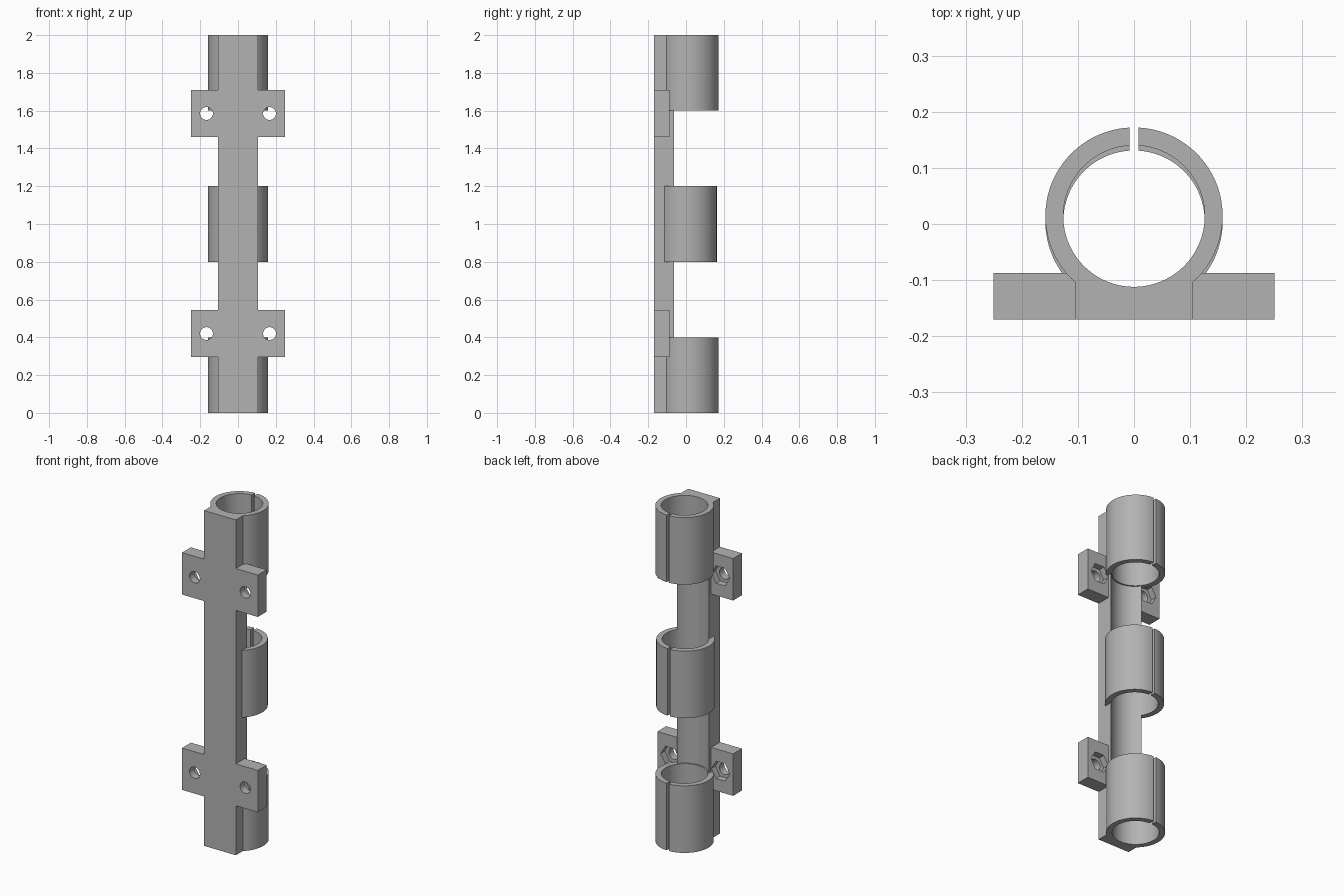
import bpy
from math import sin, cos, asin, pi

if "Cube" in bpy.data.objects:
    bpy.data.objects.remove(bpy.data.objects["Cube"], do_unlink=True)

OUTER, BORE, SLIT = 0.158, 0.126, 0.008
HALF_W, FRONT = 0.105, -0.17
END_Y, MID_Y = 0.014, 0.005

grey = bpy.data.materials.new("plain grey")
grey.use_nodes = True
colour = (0.45, 0.45, 0.45, 1)
grey.diffuse_color = colour
grey.node_tree.nodes["Principled BSDF"].inputs["Base Color"].default_value = colour


def prism(name, profile, lo, hi, axis="Z"):
    """Extrude a counter-clockwise profile along Z, or an (x, z) one along Y."""
    n = len(profile)
    if axis == "Z":
        verts = [(x, y, h) for h in (lo, hi) for x, y in profile]
    else:
        verts = [(x, h, z) for h in (hi, lo) for x, z in profile]
    faces = [list(range(n))[::-1], list(range(n, 2 * n))]
    faces += [(i, (i + 1) % n, n + (i + 1) % n, n + i) for i in range(n)]
    mesh = bpy.data.meshes.new(name)
    mesh.from_pydata(verts, [], faces)
    mesh.materials.append(grey)
    obj = bpy.data.objects.new(name, mesh)
    bpy.context.collection.objects.link(obj)
    return obj


def arc(r, cx, cy, start, end, steps):
    return [(cx + r * cos(start + (end - start) * i / steps),
             cy + r * sin(start + (end - start) * i / steps)) for i in range(steps + 1)]


def circle(r, cx, cy, steps):
    return arc(r, cx, cy, 0, 2 * pi, steps)[:-1]


def rect(x0, x1, y0, y1):
    return [(x0, y0), (x1, y0), (x1, y1), (x0, y1)]


def activate(obj):
    bpy.ops.object.select_all(action="DESELECT")
    obj.select_set(True)
    bpy.context.view_layer.objects.active = obj


def cut(obj, cutter):
    activate(obj)
    mod = obj.modifiers.new("cut", "BOOLEAN")
    mod.operation, mod.solver, mod.object = "DIFFERENCE", "EXACT", cutter
    bpy.ops.object.modifier_apply(modifier=mod.name)
    bpy.data.objects.remove(cutter, do_unlink=True)


def smooth(obj):
    activate(obj)
    bpy.ops.object.shade_smooth_by_angle(angle=pi / 6)


# Spine: a long bar hollowed by the tube bore
spine = prism("spine", rect(-HALF_W, HALF_W, FRONT, -0.03), 0, 2)
for lo, hi, y in ((-0.1, 0.4, END_Y), (0.4, 1.6, MID_Y), (1.6, 2.1, END_Y)):
    cut(spine, prism("bore_cutter", circle(BORE, 0, y, 96), lo, hi))
smooth(spine)

# Split clamp rings, springing from the sides of the spine
for name, z, y in (("lower_clamp", 0, END_Y), ("middle_clamp", 0.8, MID_Y),
                   ("upper_clamp", 1.6, END_Y)):
    for side, s in (("left", 1), ("right", -1)):
        outer = arc(OUTER, 0, y, asin(HALF_W / OUTER) - pi / 2, pi / 2 - asin(SLIT / OUTER), 40)
        inner = arc(BORE, 0, y, pi / 2 - asin(SLIT / BORE), asin(HALF_W / BORE) - pi / 2, 40)
        profile = [(s * px, py) for px, py in outer + inner][::s]
        smooth(prism(f"{name}_{side}", profile, z, z + 0.4))

# Mounting ears with a bolt hole and a hexagonal nut pocket behind
for level, z0, hole_z in (("lower", 0.295, 0.42), ("upper", 1.46, 1.585)):
    for side, s in (("left", 1), ("right", -1)):
        x0, x1 = sorted((s * HALF_W, s * 0.25))
        ear = prism(f"{level}_ear_{side}", rect(x0, x1, z0, z0 + 0.25), FRONT, -0.087, "Y")
        cut(ear, prism("hole_cutter", circle(0.034, s * 0.167, hole_z, 32), -0.3, 0, "Y"))
        cut(ear, prism("nut_cutter", circle(0.06, s * 0.167, hole_z, 6), -0.125, 0, "Y"))
        smooth(ear)
